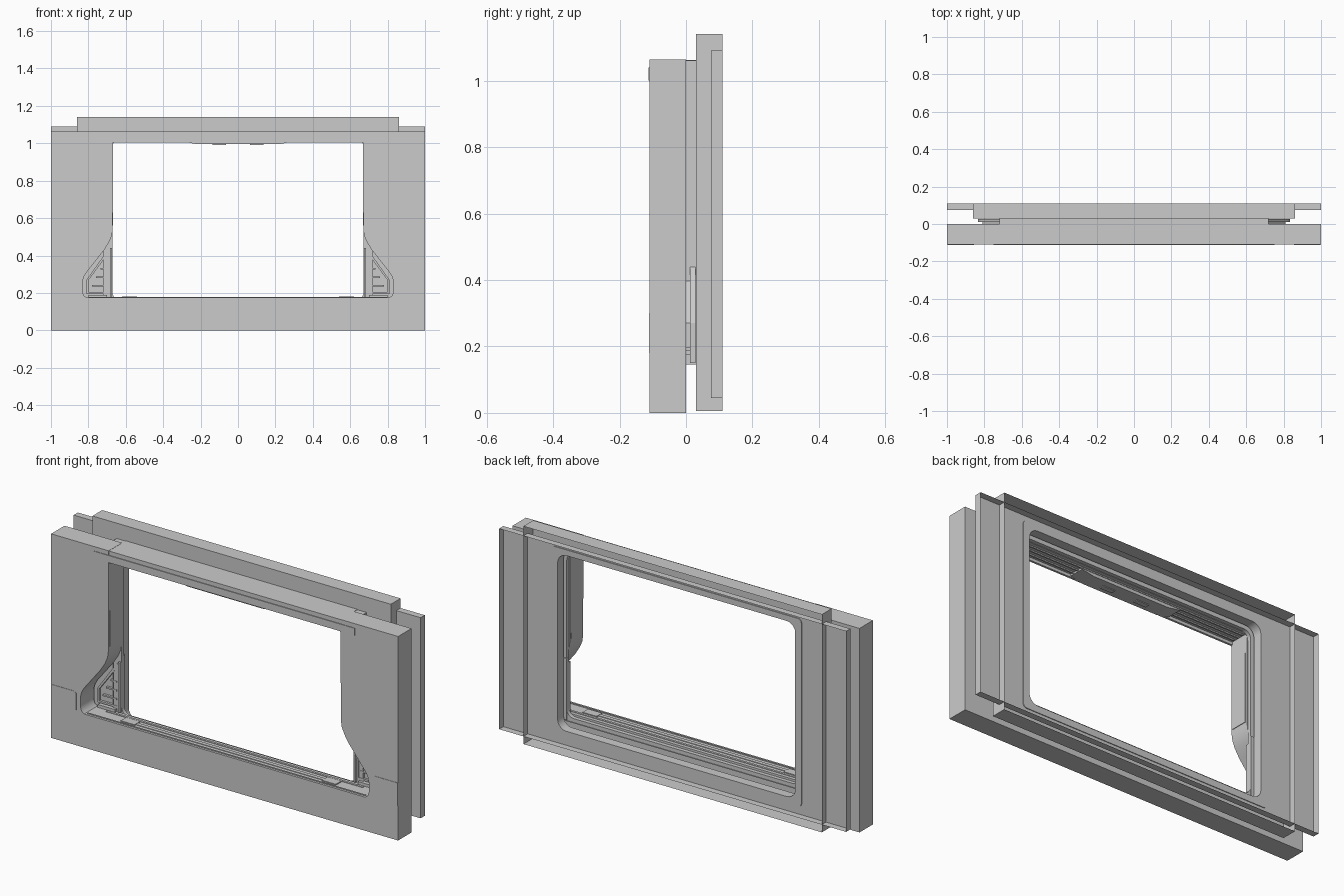
import bpy, bmesh, math

if "Cube" in bpy.data.objects:
    bpy.data.objects.remove(bpy.data.objects["Cube"])


def finish(name, bm, smooth=False):
    bmesh.ops.recalc_face_normals(bm, faces=bm.faces[:])
    me = bpy.data.meshes.new(name)
    bm.to_mesh(me)
    bm.free()
    ob = bpy.data.objects.new(name, me)
    bpy.context.collection.objects.link(ob)
    if smooth:
        bpy.ops.object.select_all(action='DESELECT')
        ob.select_set(True)
        bpy.context.view_layer.objects.active = ob
        bpy.ops.object.shade_smooth_by_angle(angle=math.radians(35))
    return ob


def rect(x, z0, z1, r=0.0, n=5):
    """Rectangle loop in the xz plane, optionally with rounded corners."""
    if r == 0:
        return [(-x, z0), (x, z0), (x, z1), (-x, z1)]
    pts = []
    for k, (cx, cz) in enumerate([(x - r, z1 - r), (r - x, z1 - r), (r - x, z0 + r), (x - r, z0 + r)]):
        for i in range(n + 1):
            a = math.pi / 2 * (k + i / n)
            pts.append((cx + r * math.cos(a), cz + r * math.sin(a)))
    return pts


def plate(name, loops, y0, y1=None, smooth=False):
    """Fill an outline with optional holes, extruded from y0 to y1."""
    bm = bmesh.new()
    edges = []
    for loop in loops:
        vs = [bm.verts.new((x, y0, z)) for x, z in loop]
        edges += [bm.edges.new((vs[i - 1], vs[i])) for i in range(len(vs))]
    bmesh.ops.triangle_fill(bm, use_beauty=True, edges=edges)
    if y1 is not None:
        res = bmesh.ops.extrude_face_region(bm, geom=bm.faces[:], use_keep_orig=True)
        for v in res['geom']:
            if isinstance(v, bmesh.types.BMVert):
                v.co.y = y1
    return finish(name, bm, smooth)


def walls(name, loop, y0, y1, smooth=False):
    """Thin flange following a closed outline."""
    bm = bmesh.new()
    a = [bm.verts.new((x, y0, z)) for x, z in loop]
    b = [bm.verts.new((x, y1, z)) for x, z in loop]
    for i in range(len(a)):
        bm.faces.new((a[i - 1], a[i], b[i], b[i - 1]))
    return finish(name, bm, smooth)


def box(name, x0, x1, y0, y1, z0, z1):
    return plate(name, [[(x0, z0), (x1, z0), (x1, z1), (x0, z1)]], y0, y1)


def sides(pts, s):
    return [(s * x, z) for x, z in pts]


# Front wall: U-shaped block whose opening widens near the sill
edge = [(.67, .54), (.675, .505), (.69, .47), (.715, .43), (.81, .31), (.825, .285),
        (.832, .255), (.832, .21), (.825, .187), (.81, .175)]
right = [(1, 0), (1, 1.063), (.668, 1.063)] + edge
plate("front_wall", [right + sides(right[::-1], -1)], -.11, 0, True)

# Rear wall: two crossing trays, open to the back, sharing one opening
hole = rect(.685, .12, 1.035, .05)
outer = rect(.86, .005, 1.14)
wide = rect(1, .045, 1.09)
plate("rear_tall_plate", [outer, hole], .03)
walls("rear_tall_flange", outer, .03, .11)
plate("rear_wide_plate", [wide, hole], .075)
walls("rear_wide_flange", wide, .075, .11)
walls("rear_opening_reveal", hole, .03, .075, True)
plate("rear_seal", [rect(.72, .085, 1.065, .02), hole], .073, .079)

# Trim ring between the two walls
trim = rect(.72, .145, 1.06)
plate("opening_trim", [trim, rect(.672, .165, 1.02, .04)], .002, .022, True)
walls("opening_trim_edge", trim, 0, .03)

for s in (-1, 1):
    side = "right" if s > 0 else "left"

    def sbox(name, x0, x1, *r):
        return box(side + "_" + name, min(s * x0, s * x1), max(s * x0, s * x1), *r)

    # Lower corner bracket with raised border, ribs and clips
    tri = [(.67, .15), (.835, .15), (.835, .27), (.82, .305), (.715, .445), (.70, .47), (.67, .47)]
    face = [(.685, .195), (.81, .195), (.81, .27), (.70, .425), (.685, .425)]
    hole_in = [(.695, .205), (.80, .205), (.80, .267), (.702, .40), (.695, .40)]
    plate(side + "_corner_bracket", [sides(tri, s)], .012, .028)
    plate(side + "_bracket_border", [sides(face, s), sides(hole_in, s)], .0, .012)
    for i, (z, w) in enumerate([(.235, .08), (.28, .06), (.325, .035)]):
        sbox(f"bracket_rib_{i}", .70, .70 + w, .0, .012, z, z + .008)
    sbox("bracket_post", .673, .684, -.012, .012, .18, .44)
    sbox("bracket_foot", .70, .80, -.012, .012, .175, .19)
    # Jamb strip on the opening's side wall
    sbox("jamb_strip", .667, .671, -.1, -.012, .56, 1.0)
    # Shallow pad on the front wall
    top = .3 if s > 0 else .28
    pad = [(.855, .185), (.865, .18), (.998, .18), (.998, top), (.865, top), (.855, top - .008)]
    plate(side + "_front_pad", [sides(pad, s)], -.112, -.109)
    # Lintel end tab
    sbox("lintel_tab", .668, .75, -.113, -.102, 1.0, 1.04)

# Lintel: cover, front lip, underside and dropped centre
box("lintel_cover", -.668, .668, -.108, .03, 1.055, 1.062)
box("lintel_upper_front", -.668, .668, -.109, -.102, 1.035, 1.062)
box("lintel_lip", -.668, .668, -.113, -.102, 1.003, 1.04)
for i, y in enumerate((-.085, -.055, -.025)):
    box(f"lintel_rib_{i}", -.66, .66, y, y + .008, 1.012, 1.022)
box("lintel_underside", -.668, .668, -.102, .002, 1.018, 1.024)
drop = [(-.29, 1.008), (-.22, .996), (.22, .996), (.29, 1.008), (.29, 1.018), (-.29, 1.018)]
plate("lintel_centre_drop", [drop], -.105, -.02)
for x in (-.1, .1):
    box("lintel_latch", x - .035, x + .035, -.08, -.055, .992, .997)

# Sill: raised strips and end plates on the lower ledge
for i, (y, w, x) in enumerate([(-.098, .008, .8), (-.07, .02, .62), (-.03, .012, .74)]):
    box(f"sill_strip_{i}", -x, x, y, y + w, .172, .178)
for x in (-.58, .58):
    box("sill_end_plate", x - .04, x + .04, -.08, -.035, .172, .18)
